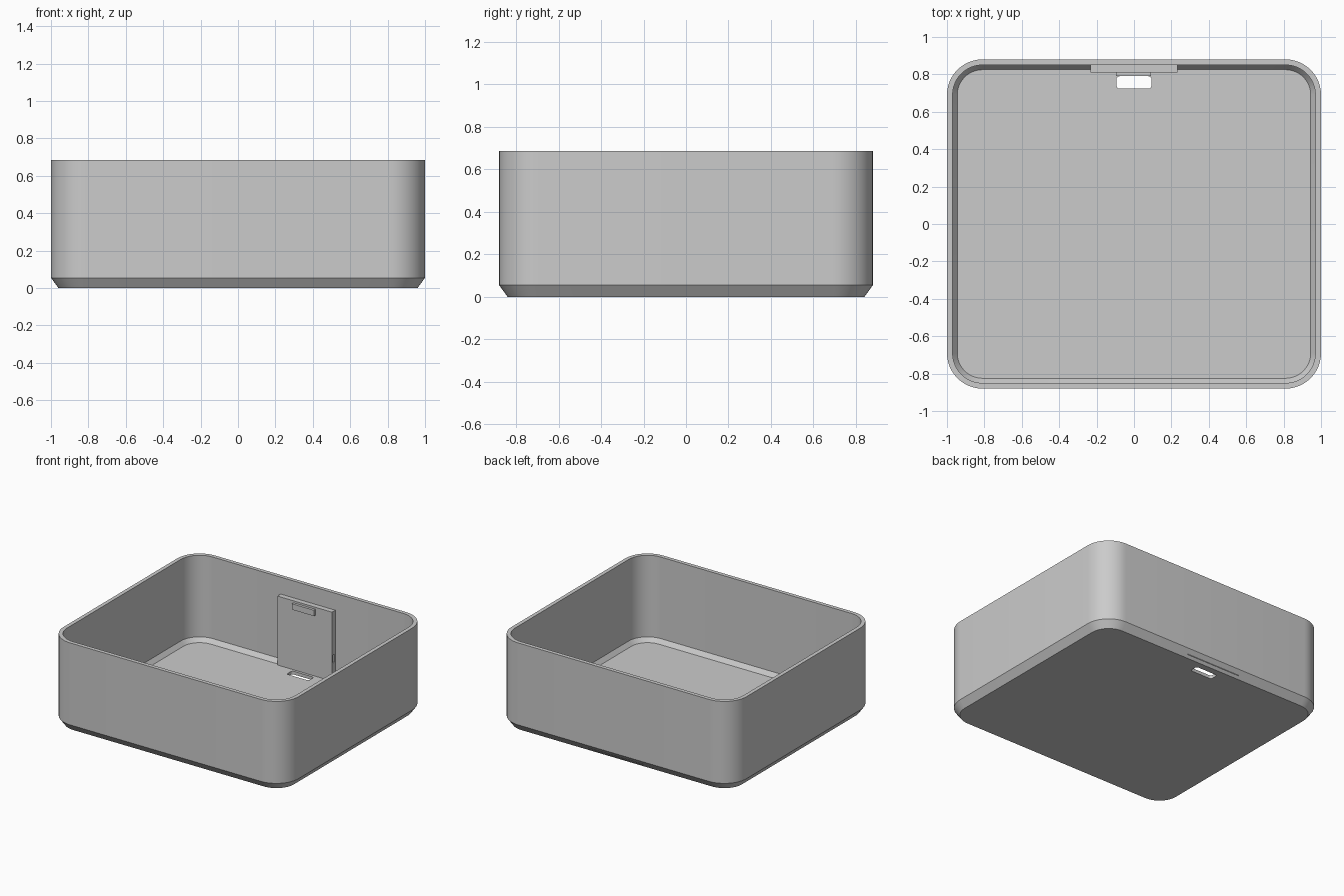
import bpy, bmesh, math

old = bpy.data.objects.get("Cube")
if old:
    bpy.data.objects.remove(old, do_unlink=True)

grey = bpy.data.materials.new("plain grey")
grey.use_nodes = True
colour = (0.6, 0.6, 0.6, 1)
grey.diffuse_color = colour
grey.node_tree.nodes["Principled BSDF"].inputs["Base Color"].default_value = colour


def rounded_loop(bm, hx, hy, r, z, cx=0, cy=0, steps=12):
    """Ring of vertices around a rounded rectangle."""
    ring = []
    for q, (sx, sy) in enumerate([(1, 1), (-1, 1), (-1, -1), (1, -1)]):
        for i in range(steps + 1):
            a = math.pi / 2 * (q + i / steps)
            ring.append(bm.verts.new((cx + sx * (hx - r) + r * math.cos(a),
                                      cy + sy * (hy - r) + r * math.sin(a), z)))
    return ring


def loft(name, sections, **kw):
    """Bridge rounded rectangles and cap both ends."""
    bm = bmesh.new()
    rings = [rounded_loop(bm, *s, **kw) for s in sections]
    for a, b in zip(rings, rings[1:]):
        for i in range(len(a)):
            j = (i + 1) % len(a)
            bm.faces.new((a[i], a[j], b[j], b[i]))
    bm.faces.new(rings[0][::-1])
    bm.faces.new(rings[-1])
    bmesh.ops.recalc_face_normals(bm, faces=bm.faces)
    return finish(name, bm)


def box(name, low, high):
    bm = bmesh.new()
    bmesh.ops.create_cube(bm, size=1)
    for v in bm.verts:
        v.co = [(a + b) / 2 + c * (b - a) for a, b, c in zip(low, high, v.co)]
    return finish(name, bm)


def finish(name, bm):
    mesh = bpy.data.meshes.new(name)
    bm.to_mesh(mesh)
    bm.free()
    mesh.materials.append(grey)
    ob = bpy.data.objects.new(name, mesh)
    bpy.context.collection.objects.link(ob)
    return ob


def activate(ob):
    bpy.ops.object.select_all(action='DESELECT')
    ob.select_set(True)
    bpy.context.view_layer.objects.active = ob


def cut(target, cutter):
    cutter.hide_render = True
    mod = target.modifiers.new("cut", 'BOOLEAN')
    mod.operation = 'DIFFERENCE'
    mod.solver = 'EXACT'
    mod.object = cutter
    activate(target)
    bpy.ops.object.modifier_apply(modifier=mod.name)
    bpy.data.objects.remove(cutter, do_unlink=True)


# Open tray: chamfered foot, outer wall, rim, inner wall, chamfer to floor
tray = loft("tray", [
    (0.96, 0.84, 0.15, 0),
    (1.0, 0.88, 0.19, 0.055),
    (1.0, 0.88, 0.19, 0.685),
    (0.97, 0.85, 0.16, 0.685),
    (0.97, 0.85, 0.16, 0.058),
    (0.945, 0.825, 0.135, 0.025),
])

# Rounded slot through the floor
cut(tray, loft("slot_cutter", [(0.093, 0.033, 0.015, -0.1), (0.093, 0.033, 0.015, 0.1)],
               cy=0.757, steps=5))
activate(tray)
bpy.ops.object.shade_smooth_by_angle(angle=math.radians(25))

# Upright panel on the back wall, with a small notch in each side
panel = box("back_panel", (-0.232, 0.81, 0.02), (0.232, 0.857, 0.555))
for side in (-1, 1):
    x = side * 0.232
    cut(panel, box("notch_cutter", (x - 0.025, 0.82, 0.16), (x + 0.025, 0.842, 0.22)))

# Catch near the top of the panel
box("catch_tab", (-0.095, 0.79, 0.495), (0.092, 0.815, 0.54))
